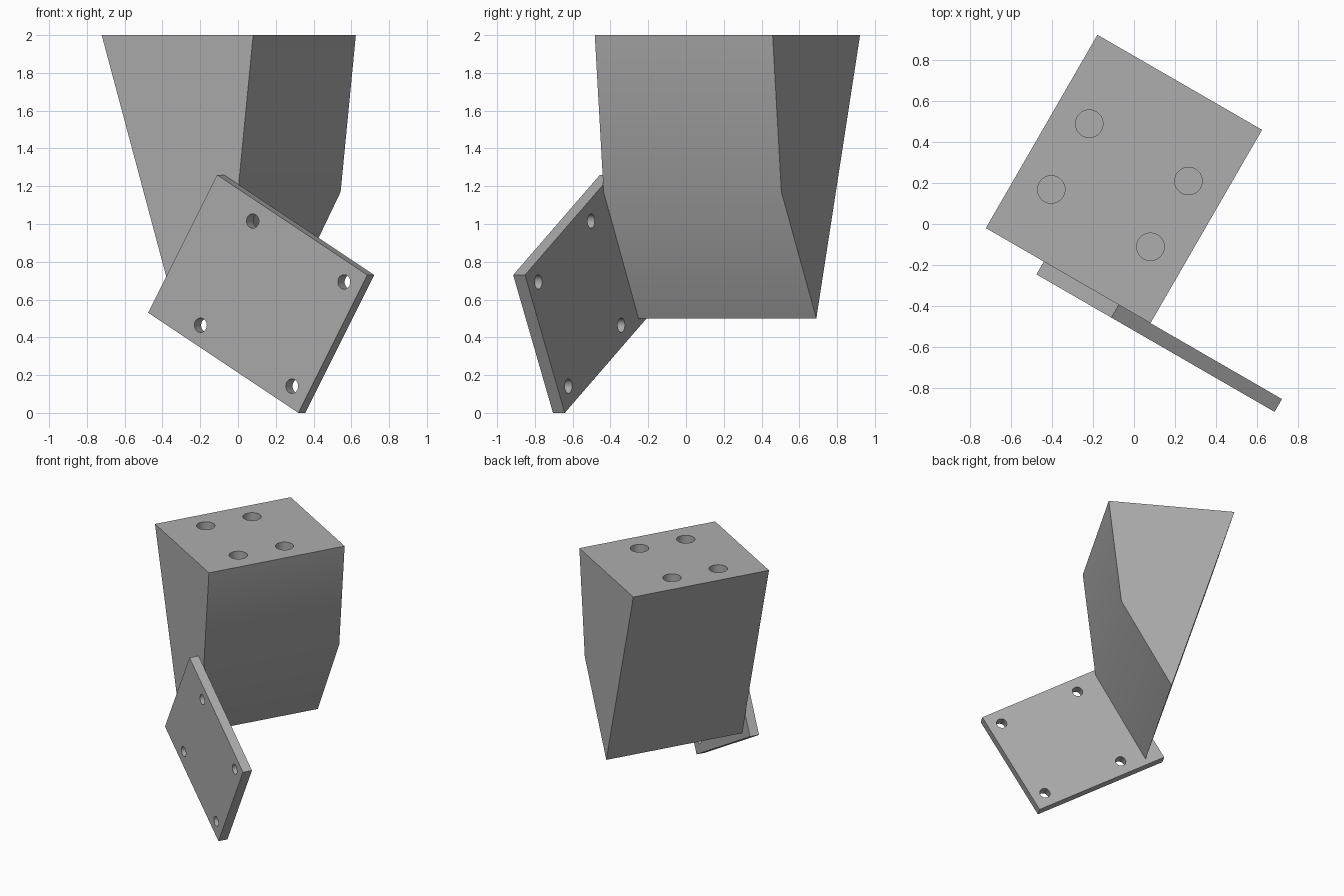
import bpy, bmesh, math
from mathutils import Matrix, Vector

if "Cube" in bpy.data.objects:
    bpy.data.objects.remove(bpy.data.objects["Cube"], do_unlink=True)

GREY = (0.42, 0.42, 0.42, 1)
grey = bpy.data.materials.new("plain grey")
grey.use_nodes = True
grey.diffuse_color = GREY
grey.node_tree.nodes["Principled BSDF"].inputs["Base Color"].default_value = GREY

# The whole bracket is turned about the vertical axis
TURN = Matrix.Rotation(math.radians(-30), 4, 'Z')


def prism(name, profile, y_front, y_back):
    """Extrude an (x, z) outline along y."""
    bm = bmesh.new()
    face = bm.faces.new([bm.verts.new((x, y_front, z)) for x, z in profile])
    moved = bmesh.ops.extrude_face_region(bm, geom=[face])["geom"]
    verts = [g for g in moved if isinstance(g, bmesh.types.BMVert)]
    bmesh.ops.translate(bm, verts=verts, vec=(0, y_back - y_front, 0))
    bmesh.ops.recalc_face_normals(bm, faces=bm.faces)
    mesh = bpy.data.meshes.new(name)
    bm.to_mesh(mesh)
    bm.free()
    mesh.materials.append(grey)
    obj = bpy.data.objects.new(name, mesh)
    bpy.context.collection.objects.link(obj)
    obj.matrix_world = TURN
    return obj


def drill(obj, centres, radius, length, tilt):
    """Cut round holes, then remove the cutter."""
    bm = bmesh.new()
    for c in centres:
        bmesh.ops.create_cone(bm, cap_ends=True, segments=40, radius1=radius, radius2=radius,
                              depth=length, matrix=Matrix.Translation(c) @ tilt)
    mesh = bpy.data.meshes.new("hole_cutter")
    bm.to_mesh(mesh)
    bm.free()
    mesh.materials.append(grey)
    cutter = bpy.data.objects.new("hole_cutter", mesh)
    bpy.context.collection.objects.link(cutter)
    cutter.matrix_world = TURN
    cutter.hide_render = True
    mod = obj.modifiers.new("holes", 'BOOLEAN')
    mod.operation, mod.solver, mod.object = 'DIFFERENCE', 'EXACT', cutter
    bpy.ops.object.select_all(action='DESELECT')
    obj.select_set(True)
    bpy.context.view_layer.objects.active = obj
    bpy.ops.object.modifier_apply(modifier=mod.name)
    bpy.data.objects.remove(cutter, do_unlink=True)
    bpy.ops.object.shade_smooth_by_angle(angle=math.radians(30))


# Wedge-shaped block with four blind holes in its top
block = prism("wedge_block", [(-0.615, 2), (0.311, 2), (0.218, 1.17), (-0.152, 0.5)], -0.378, 0.709)
drill(block, [(x, y, 2) for x in (-0.433, 0.125) for y in (-0.056, 0.314)], 0.067, 0.5, Matrix())

# Tilted mounting plate with four through holes
corner = Vector((-0.289, 0.53))
side = Vector((0.5, 0.866))
along = Vector((0.866, -0.5))
WIDTH, LENGTH = 0.843, 1.06
plate = prism("mounting_plate", [corner, corner + side * WIDTH,
                                 corner + side * WIDTH + along * LENGTH,
                                 corner + along * LENGTH], -0.45, -0.378)
spots = [corner + side * s + along * a for s in (0.103, 0.74) for a in (0.31, 0.955)]
drill(plate, [(p.x, -0.414, p.y) for p in spots], 0.038, 0.3, Matrix.Rotation(math.pi / 2, 4, 'X'))
